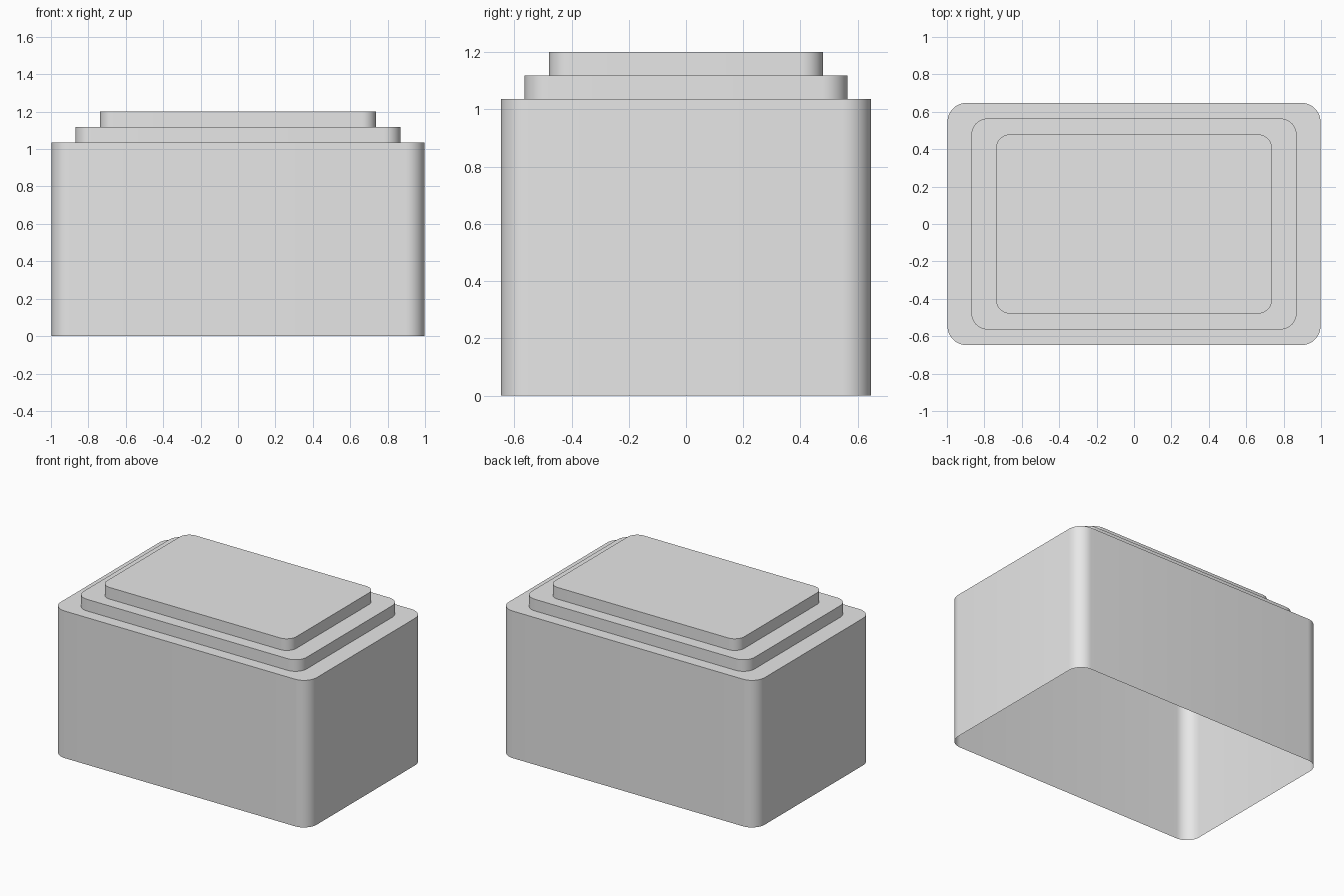
import bpy, bmesh, math

cube = bpy.data.objects.get("Cube")
if cube:
    bpy.data.objects.remove(cube, do_unlink=True)

HALF_X, HALF_Y, RADIUS, STEPS = 0.997, 0.647, 0.1, 10

grey = bpy.data.materials.new("plain_grey")
grey.use_nodes = True
colour = (0.8, 0.8, 0.8, 1)
grey.diffuse_color = colour
grey.node_tree.nodes["Principled BSDF"].inputs["Base Color"].default_value = colour


def ring(bm, scale, z):
    """Rounded rectangle of vertices, counter-clockwise from above."""
    verts = []
    corners = [(1, 1), (-1, 1), (-1, -1), (1, -1)]
    for i, (sx, sy) in enumerate(corners):
        for k in range(STEPS + 1):
            a = math.pi / 2 * (i + k / STEPS)
            x = sx * (HALF_X - RADIUS) + RADIUS * math.cos(a)
            y = sy * (HALF_Y - RADIUS) + RADIUS * math.sin(a)
            verts.append(bm.verts.new((x * scale, y * scale, z)))
    return verts


def tier(name, scale, bottom, top, inner_scale=None):
    """Walls open below, closed by a ledge around the next tier or by a flat roof."""
    bm = bmesh.new()
    rings = [ring(bm, scale, bottom), ring(bm, scale, top)]
    if inner_scale:
        rings.append(ring(bm, inner_scale, top))
    else:
        bm.faces.new(rings[-1])
    for low, high in zip(rings, rings[1:]):
        for i in range(len(low)):
            j = (i + 1) % len(low)
            bm.faces.new((low[i], low[j], high[j], high[i]))
    mesh = bpy.data.meshes.new(name)
    bm.to_mesh(mesh)
    bm.free()
    mesh.materials.append(grey)
    obj = bpy.data.objects.new(name, mesh)
    bpy.context.collection.objects.link(obj)
    bpy.ops.object.select_all(action="DESELECT")
    obj.select_set(True)
    bpy.context.view_layer.objects.active = obj
    bpy.ops.object.shade_smooth_by_angle(angle=math.radians(30))


# Stepped hollow shell: main body and two smaller roof tiers
tier("main_body", 1, 0, 1.036, 0.872)
tier("lower_roof_step", 0.872, 1.036, 1.118, 0.74)
tier("upper_roof_step", 0.74, 1.118, 1.2)
